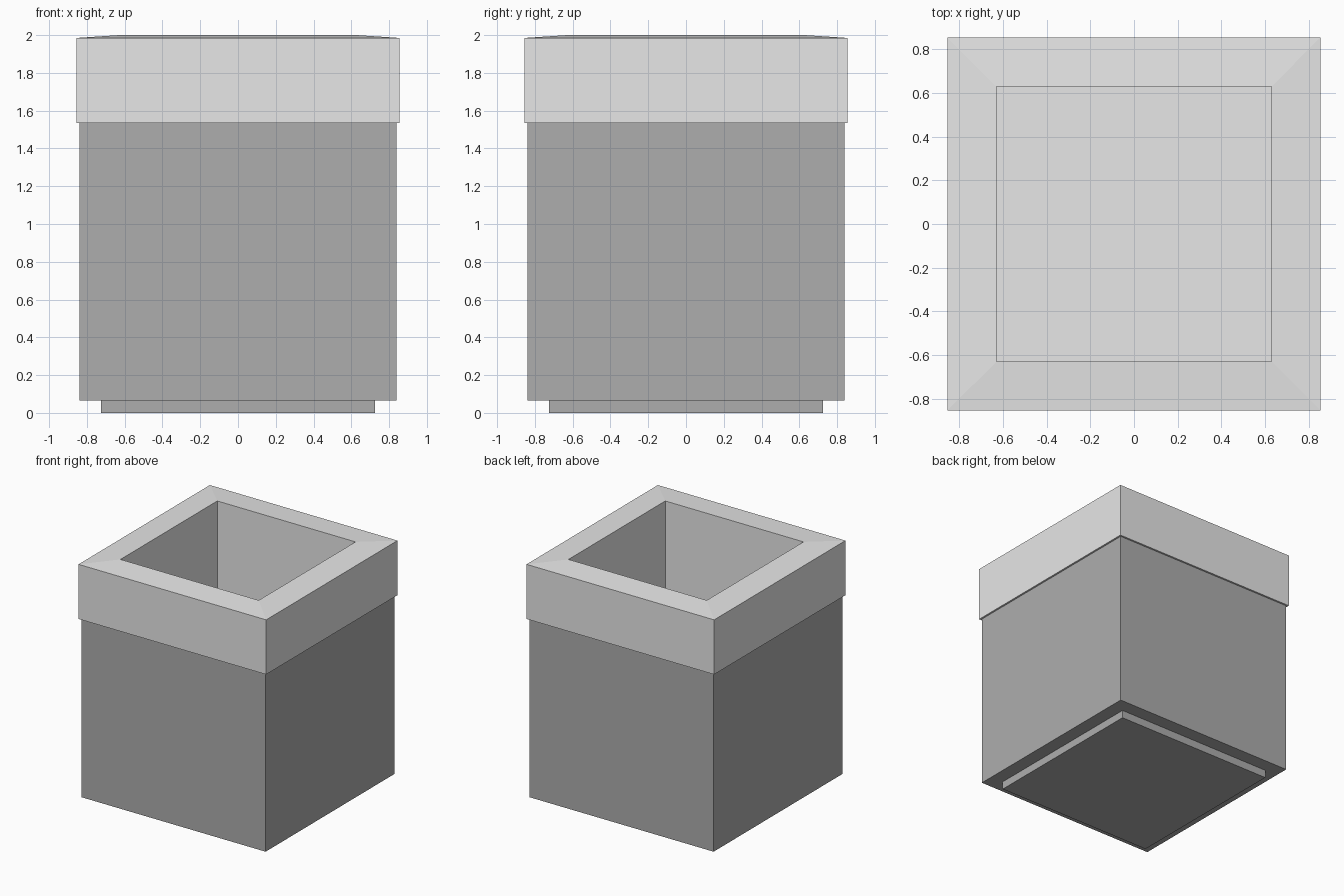
import bpy
import bmesh

default_cube = bpy.data.objects.get("Cube")
if default_cube:
    bpy.data.objects.remove(default_cube, do_unlink=True)


def make_material(name, grey):
    mat = bpy.data.materials.new(name)
    mat.use_nodes = True
    colour = (grey, grey, grey, 1)
    mat.diffuse_color = colour
    mat.node_tree.nodes["Principled BSDF"].inputs["Base Color"].default_value = colour
    return mat


def square_loft(name, profile, material, cap_start=False, cap_end=False):
    """Join square rings, each given as (half width, height)."""
    bm = bmesh.new()
    corners = ((-1, -1), (1, -1), (1, 1), (-1, 1))
    rings = [[bm.verts.new((sx * r, sy * r, z)) for sx, sy in corners]
             for r, z in profile]
    for low, high in zip(rings, rings[1:]):
        for i in range(4):
            j = (i + 1) % 4
            bm.faces.new((low[i], low[j], high[j], high[i]))
    if cap_start:
        bm.faces.new(rings[0][::-1])
    if cap_end:
        bm.faces.new(rings[-1])
    mesh = bpy.data.meshes.new(name)
    bm.to_mesh(mesh)
    bm.free()
    mesh.materials.append(material)
    obj = bpy.data.objects.new(name, mesh)
    bpy.context.collection.objects.link(obj)
    return obj


dark_grey = make_material("dark grey", 0.42)
light_grey = make_material("light grey", 0.8)

# Recessed foot and main body, tucked under the rim
square_loft("planter_body",
            [(0.725, 0), (0.725, 0.065), (0.84, 0.065), (0.84, 1.535)],
            dark_grey, cap_start=True)

# Overhanging rim with a slightly sloped top, continuing into the inner well
square_loft("rim_and_liner",
            [(0.84, 1.535), (0.855, 1.535), (0.855, 1.985),
             (0.63, 2.0), (0.63, 0.15)],
            light_grey, cap_end=True)
